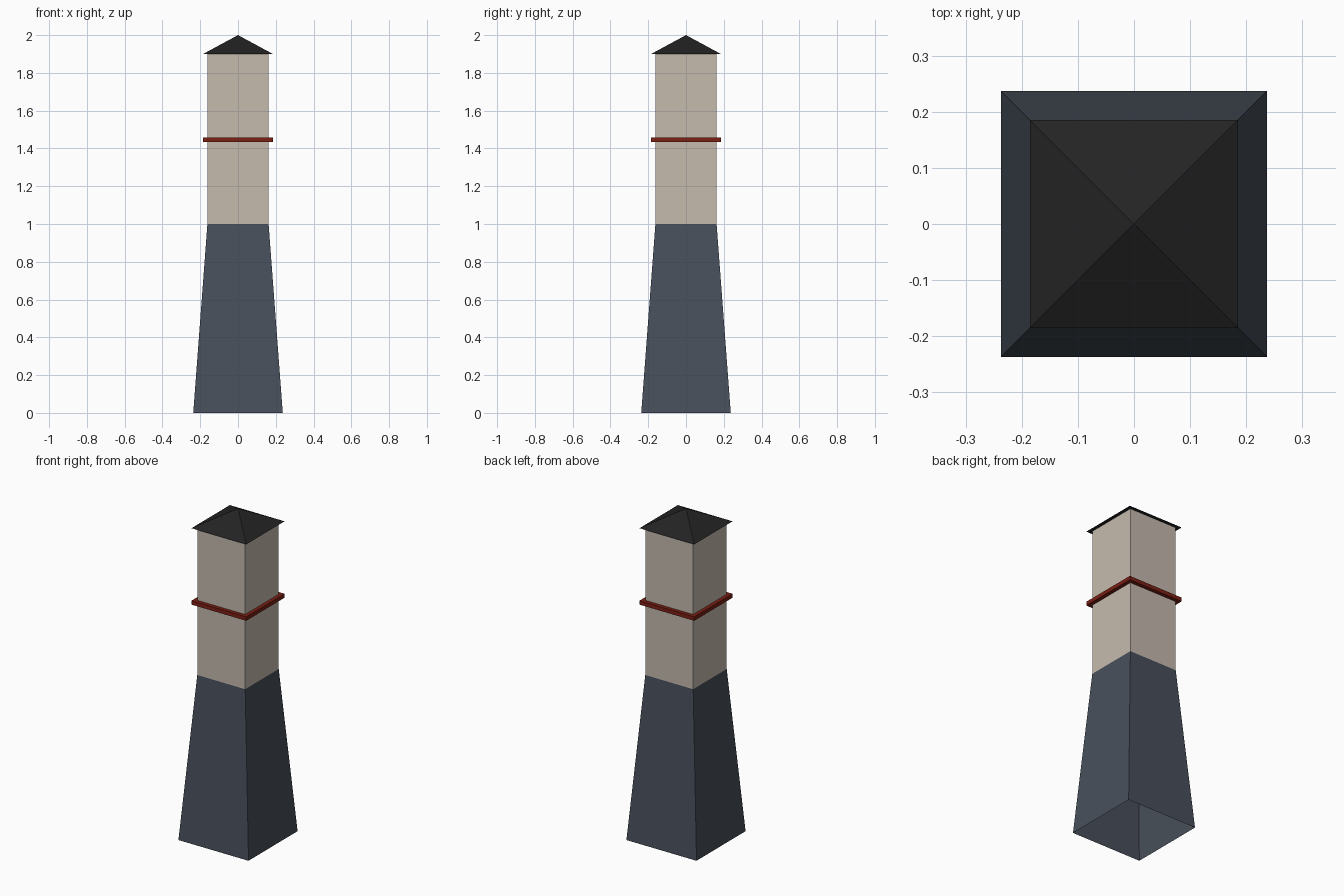
import bpy

if "Cube" in bpy.data.objects:
    bpy.data.objects.remove(bpy.data.objects["Cube"])


def material(name, r, g, b):
    m = bpy.data.materials.new(name)
    m.diffuse_color = (r, g, b, 1)
    m.use_nodes = True
    m.node_tree.nodes["Principled BSDF"].inputs["Base Color"].default_value = m.diffuse_color
    return m


def square_part(name, profile, mat):
    """Loft square rings along (half width, height) pairs; zero width makes a point."""
    verts, faces, rings = [], [], []
    for h, z in profile:
        n = len(verts)
        if h == 0:
            verts.append((0, 0, z))
            rings.append([n] * 4)
        else:
            verts += [(-h, -h, z), (h, -h, z), (h, h, z), (-h, h, z)]
            rings.append([n, n + 1, n + 2, n + 3])
    for a, b in zip(rings, rings[1:]):
        for i in range(4):
            j = (i + 1) % 4
            quad = [a[i], a[j], b[j], b[i]]
            faces.append(list(dict.fromkeys(quad)))
    mesh = bpy.data.meshes.new(name)
    mesh.from_pydata(verts, [], faces)
    mesh.materials.append(mat)
    ob = bpy.data.objects.new(name, mesh)
    bpy.context.collection.objects.link(ob)
    return ob


slate = material("slate blue", 0.065, 0.080, 0.104)
cream = material("warm stone", 0.56, 0.49, 0.42)
rust = material("rust red", 0.20, 0.014, 0.007)
black = material("roof black", 0.017, 0.017, 0.017)

S = 0.162   # shaft half width
E = 0.185   # eave and band half width

# Tapered base, open underneath
square_part("tapered_base", [(0.237, 0), (S, 1.0)], slate)
# Straight upper shaft
square_part("upper_shaft", [(S, 1.0), (S, 1.9)], cream)
# Projecting band around the shaft
square_part("band", [(S, 1.433), (E, 1.433), (E, 1.457), (S, 1.457)], rust)
# Pyramid roof with overhanging eaves
square_part("roof", [(S, 1.9), (E, 1.9), (0, 2.0)], black)
